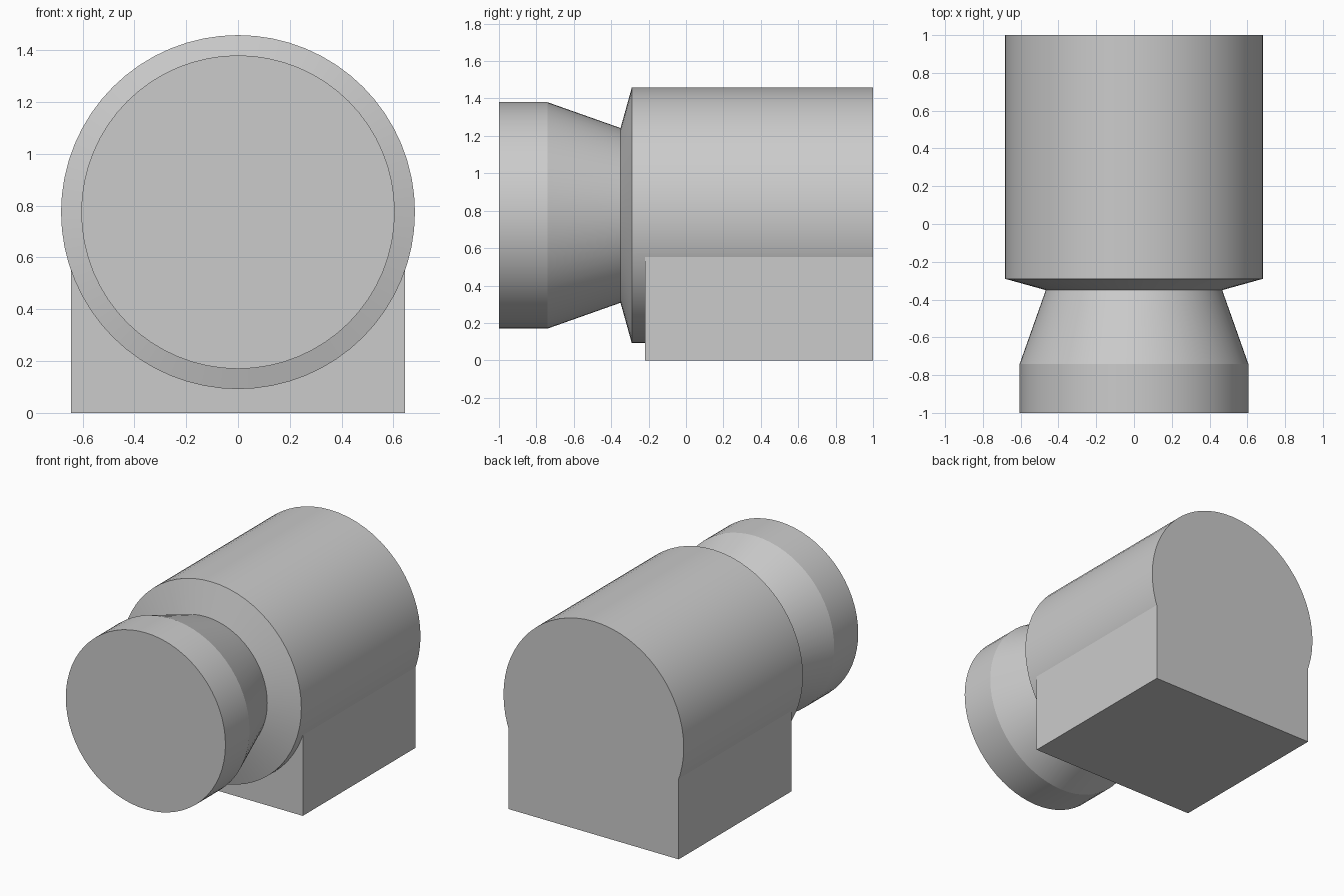
import bpy, bmesh, math

if "Cube" in bpy.data.objects:
    bpy.data.objects.remove(bpy.data.objects["Cube"])

AXIS_Z = 0.775
SIDES = 64


def add_object(name, bm):
    bmesh.ops.recalc_face_normals(bm, faces=bm.faces)
    mesh = bpy.data.meshes.new(name)
    bm.to_mesh(mesh)
    bm.free()
    obj = bpy.data.objects.new(name, mesh)
    bpy.context.collection.objects.link(obj)
    return obj


def turned_solid(name, profile):
    """Closed solid of revolution about the y axis from (y, radius) points."""
    bm = bmesh.new()
    rings = []
    for y, r in profile:
        rings.append([bm.verts.new((r * math.cos(a), y, AXIS_Z + r * math.sin(a)))
                      for a in (2 * math.pi * i / SIDES for i in range(SIDES))])
    for a, b in zip(rings, rings[1:]):
        for i in range(SIDES):
            j = (i + 1) % SIDES
            bm.faces.new((a[i], a[j], b[j], b[i]))
    bm.faces.new(rings[0])
    bm.faces.new(rings[-1])
    return add_object(name, bm)


def box(name, lo, hi):
    bm = bmesh.new()
    bmesh.ops.create_cube(bm, size=1)
    for v in bm.verts:
        v.co = [(l + h) / 2 + c * (h - l) for l, h, c in zip(lo, hi, v.co)]
    return add_object(name, bm)


# Round body: front disc, tapered neck, bevelled shoulder and main barrel
body = turned_solid("round_body", [(-1, 0.605), (-0.74, 0.605), (-0.35, 0.467),
                                   (-0.29, 0.683), (1, 0.683)])

# Square base, merged into the underside of the barrel
base = box("square_base", (-0.645, -0.22, 0), (0.645, 1, 0.6))
base.hide_render = True
union = body.modifiers.new("merge_base", 'BOOLEAN')
union.operation = 'UNION'
union.solver = 'EXACT'
union.object = base

bpy.context.view_layer.objects.active = body
body.select_set(True)
bpy.ops.object.modifier_apply(modifier=union.name)
bpy.data.objects.remove(base)

# Smooth curved sides, crisp rims and corners
bpy.ops.object.shade_smooth_by_angle(angle=math.radians(15))
